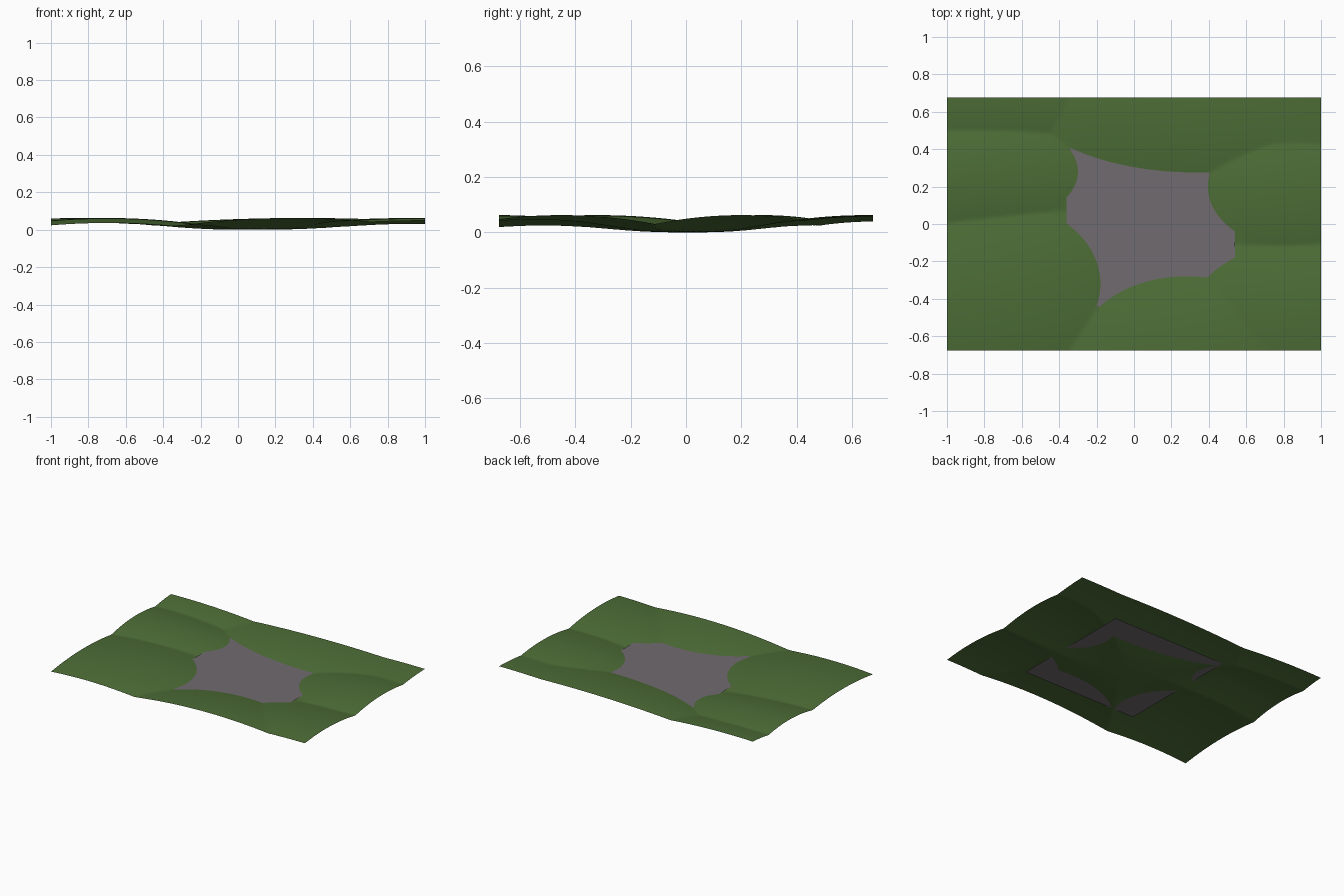
import bpy, bmesh, math

if "Cube" in bpy.data.objects:
    bpy.data.objects.remove(bpy.data.objects["Cube"])

POND_Z = 0.025
TOP_Z = 0.063

# Rounded hills: centre x, centre y, and radii at which each meets the pond level
HILLS = [
    (0.35, 0.65, 0.90, 0.375),    # back middle
    (0.95, 0.72, 0.80, 0.42),     # back right
    (0.90, 0.20, 0.505, 0.34),    # right
    (1.00, -0.45, 0.676, 0.368),  # front right
    (0.28, -0.68, 0.575, 0.40),   # front middle
    (-0.70, -0.32, 0.52, 0.424),  # front left
    (-0.85, 0.28, 0.55, 0.30),    # left
    (-0.85, 0.72, 0.65, 0.30),    # back left
]


def material(name, rgb):
    m = bpy.data.materials.new(name)
    m.diffuse_color = (*rgb, 1)
    m.use_nodes = True
    m.node_tree.nodes["Principled BSDF"].inputs["Base Color"].default_value = m.diffuse_color
    return m


def ground_height(x, y):
    q = min(((x - cx) / a) ** 2 + ((y - cy) / b) ** 2 for cx, cy, a, b in HILLS)
    z = TOP_Z - (TOP_Z - POND_Z) * q
    if z < POND_Z:  # shallow rounded pond bed
        z = POND_Z - 0.025 * math.tanh((POND_Z - z) / 0.03)
    return z


def sheet(name, x0, x1, y0, y1, nx, ny, height, mat):
    bm = bmesh.new()
    bmesh.ops.create_grid(bm, x_segments=nx, y_segments=ny, size=1)
    for v in bm.verts:
        v.co.x = x0 + (v.co.x + 1) / 2 * (x1 - x0)
        v.co.y = y0 + (v.co.y + 1) / 2 * (y1 - y0)
        v.co.z = height(v.co.x, v.co.y)
    for f in bm.faces:
        f.smooth = True
    me = bpy.data.meshes.new(name)
    bm.to_mesh(me)
    bm.free()
    me.materials.append(mat)
    ob = bpy.data.objects.new(name, me)
    bpy.context.collection.objects.link(ob)
    return ob


# Grassy hills
grass = material("grass green", (0.075, 0.155, 0.038))
ground = sheet("grass_ground", -1, 1, -0.675, 0.675, 160, 108, ground_height, grass)
low = min(v.co.z for v in ground.data.vertices)
for v in ground.data.vertices:
    v.co.z -= low

# Flat pond surface showing in the hollow
water = material("pond grey", (0.16, 0.145, 0.157))
sheet("pond_surface", -0.36, 0.54, -0.44, 0.46, 1, 1, lambda x, y: POND_Z - low, water)
